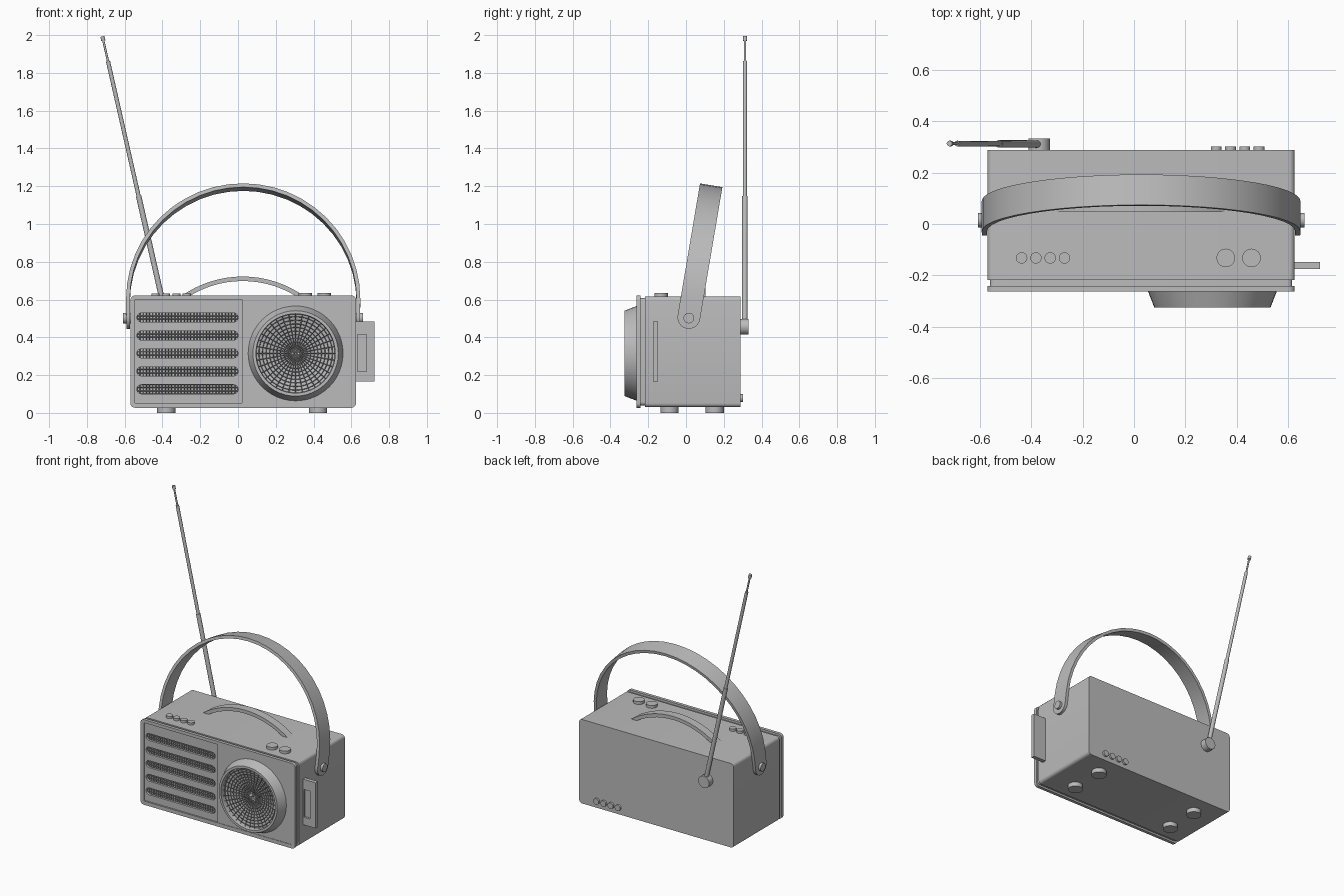
import bpy, bmesh, math
from mathutils import Vector, Matrix

if "Cube" in bpy.data.objects:
    bpy.data.objects.remove(bpy.data.objects["Cube"])

grey = bpy.data.materials.new("plain_grey")
grey.diffuse_color = (0.5, 0.5, 0.5, 1)
grey.use_nodes = True
grey.node_tree.nodes["Principled BSDF"].inputs["Base Color"].default_value = grey.diffuse_color
CX = 0.0275                       # centre line of the case


def finish(name, bm, smooth=True):
    me = bpy.data.meshes.new(name)
    bmesh.ops.recalc_face_normals(bm, faces=bm.faces)
    bm.to_mesh(me)
    bm.free()
    return add(name, me, smooth)


def add(name, me, smooth=True):
    ob = bpy.data.objects.new(name, me)
    bpy.context.collection.objects.link(ob)
    me.materials.clear()
    me.materials.append(grey)
    if smooth:
        bpy.ops.object.select_all(action='DESELECT')
        ob.select_set(True)
        bpy.context.view_layer.objects.active = ob
        bpy.ops.object.shade_smooth_by_angle(angle=math.radians(35))
    return ob


def rounded(x0, x1, z0, z1, r=0.0, n=5):
    """Rounded rectangle outline in x, z."""
    if r == 0:
        return [(x0, z0), (x1, z0), (x1, z1), (x0, z1)]
    pts = []
    for k, (cx, cz) in enumerate([(x1 - r, z1 - r), (x0 + r, z1 - r), (x0 + r, z0 + r), (x1 - r, z0 + r)]):
        for i in range(n + 1):
            a = math.pi / 2 * (k + i / n)
            pts.append((cx + r * math.cos(a), cz + r * math.sin(a)))
    return pts


def plate(name, loops, y0, y1):
    """Filled outline (first loop) with holes (other loops), from y0 to y1."""
    cu = bpy.data.curves.new(name, 'CURVE')
    cu.dimensions = '2D'
    cu.fill_mode = 'BOTH'
    cu.extrude = (y1 - y0) / 2
    for lp in loops:
        sp = cu.splines.new('POLY')
        sp.points.add(len(lp) - 1)
        for p, (x, z) in zip(sp.points, lp):
            p.co = (x, z, 0, 1)
        sp.use_cyclic_u = True
    tmp = bpy.data.objects.new("tmp", cu)
    bpy.context.collection.objects.link(tmp)
    bpy.context.view_layer.update()
    me = bpy.data.meshes.new_from_object(tmp.evaluated_get(bpy.context.evaluated_depsgraph_get()))
    bpy.data.objects.remove(tmp)
    me.transform(Matrix.Translation((0, (y0 + y1) / 2, 0)) @ Matrix.Rotation(math.pi / 2, 4, 'X'))
    bm = bmesh.new()
    bm.from_mesh(me)
    bmesh.ops.remove_doubles(bm, verts=bm.verts, dist=1e-5)
    return finish(name, bm)


def rod(name, p, q, r1, r2=None, n=24):
    p, q = Vector(p), Vector(q)
    bm = bmesh.new()
    m = Matrix.Translation((p + q) / 2) @ (q - p).to_track_quat('Z', 'Y').to_matrix().to_4x4()
    bmesh.ops.create_cone(bm, cap_ends=True, segments=n, radius1=r1,
                          radius2=r1 if r2 is None else r2, depth=(q - p).length, matrix=m)
    return finish(name, bm)


def lathe(name, prof, cx, cz, n, smooth=True):
    """Revolve (radius, y) points round a y axis."""
    bm = bmesh.new()
    rings = [[bm.verts.new((cx + r * math.cos(2 * math.pi * i / n), y, cz + r * math.sin(2 * math.pi * i / n)))
              for i in range(n)] for r, y in prof]
    for a, b in zip(rings, rings[1:]):
        for i in range(n):
            bm.faces.new((a[i], a[(i + 1) % n], b[(i + 1) % n], b[i]))
    bmesh.ops.remove_doubles(bm, verts=bm.verts, dist=1e-5)
    return finish(name, bm, smooth)


def strip(name, path, thick):
    """Flat band along (x, z, half width) points."""
    bm = bmesh.new()
    secs = []
    for i, (x, z, w) in enumerate(path):
        a, b = path[max(i - 1, 0)], path[min(i + 1, len(path) - 1)]
        t = Vector((b[0] - a[0], b[1] - a[1])).normalized() * thick / 2
        nx, nz = -t.y, t.x
        secs.append([bm.verts.new(c) for c in ((x + nx, -w, z + nz), (x + nx, w, z + nz),
                                               (x - nx, w, z - nz), (x - nx, -w, z - nz))])
    for a, b in zip(secs, secs[1:]):
        for i in range(4):
            bm.faces.new((a[i], a[(i + 1) % 4], b[(i + 1) % 4], b[i]))
    bm.faces.new(secs[0])
    bm.faces.new(secs[-1])
    return finish(name, bm)


def wire(ob, t):
    m = ob.modifiers.new("wire", 'WIREFRAME')
    m.thickness = t


# Case: main body, recessed neck and front bezel
opening = rounded(-0.545, 0.60, 0.053, 0.60)
plate("case_body", [rounded(-0.57, 0.625, 0.03, 0.617, 0.022)], -0.218, 0.288)
plate("case_neck", [rounded(-0.56, 0.615, 0.04, 0.607, 0.018), opening], -0.242, -0.217)
plate("front_bezel", [rounded(-0.57, 0.625, 0.027, 0.622, 0.025), opening], -0.263, -0.241)

# Front panels: slotted grille on the left, plain panel on the right
rows = [0.125 + 0.095 * i for i in range(5)]
slots = [rounded(-0.535, 0.0, z - 0.024, z + 0.024, 0.0235) for z in rows]
plate("grille_panel", [rounded(-0.545, 0.022, 0.053, 0.60)] + slots, -0.252, -0.236)
plate("speaker_panel", [rounded(0.022, 0.60, 0.053, 0.60)], -0.26, -0.217)
for z in rows:
    bm = bmesh.new()
    bmesh.ops.create_grid(bm, x_segments=32, y_segments=3, size=0.5,
                          matrix=Matrix.Translation((-0.2675, -0.236, z)) @ Matrix.Rotation(math.pi / 2, 4, 'X')
                          @ Matrix.Diagonal((0.535, 0.052, 1, 1)))
    wire(finish("grille_mesh", bm, False), 0.005)

# Speaker: flared ring, cone and wire mesh
SX, SZ = 0.305, 0.315
lathe("speaker_ring", [(0.252, -0.258), (0.226, -0.325), (0.21, -0.325), (0.205, -0.258), (0.252, -0.258)], SX, SZ, 48)
lathe("speaker_cone", [(0.208, -0.29), (0.14, -0.275), (0.06, -0.264), (0.0, -0.264)], SX, SZ, 48)
dish = [(0.21 * (1 - i / 11) + 0.004, -0.306 + 0.03 * math.sin(math.pi / 2 * i / 11)) for i in range(12)]
wire(lathe("speaker_mesh", dish, SX, SZ, 36, False), 0.004)

# Large strap, tilted back about its side pivots
half = []
for i in range(7):
    a = math.pi / 2 * i / 6
    half.append((0.609, -0.06 * math.cos(a), max(0.06 * math.sin(a), 0.004)))
R, cz = 0.61, 0.09
arc = [(R * math.cos(math.pi * i / 24), cz + R * math.sin(math.pi * i / 24), 0.06) for i in range(25)]
path = half + arc + [(-x, z, w) for x, z, w in reversed(half)]
strap = strip("strap", path, 0.02)
strap.location = (CX, 0.015, 0.505)
strap.rotation_euler = (math.radians(-9.6), 0, 0)
for s in (-1, 1):
    rod("strap_pivot", (CX + s * 0.59, 0.015, 0.502), (CX + s * 0.635, 0.015, 0.502), 0.028)

# Small carry handle on top
arc = [(0.55 * math.sin(a), 0.55 * math.cos(a) + 0.16, 0.029)
       for a in (math.radians(-36 + 72 * i / 16) for i in range(17))]
strip("top_handle", arc, 0.024).location = (0.025, 0.075, 0)

# Buttons on top and at the back
for i in range(4):
    x = -0.437 + 0.0555 * i
    rod("small_button", (x, -0.132, 0.61), (x, -0.132, 0.633), 0.022)
    x = 0.32 + 0.0555 * i
    rod("back_socket", (x, 0.28, 0.078), (x, 0.301, 0.078), 0.021)
for x in (0.357, 0.457):
    rod("large_button", (x, -0.132, 0.61), (x, -0.132, 0.636), 0.036)

# Feet
for x in (-0.38, 0.424):
    for y in (-0.087, 0.152):
        rod("foot", (x, y, 0), (x, y, 0.035), 0.048)

# Side plate with a recess in its front
plate("side_plate", [rounded(0.62, 0.723, 0.167, 0.485)], -0.16, -0.148)
plate("side_plate_rim", [rounded(0.62, 0.723, 0.167, 0.485), rounded(0.632, 0.68, 0.22, 0.415)], -0.175, -0.16)

# Telescopic aerial with pivot and tip
rod("aerial_pivot", (-0.369, 0.28, 0.456), (-0.369, 0.332, 0.456), 0.042)
base, tip = Vector((-0.369, 0.311, 0.456)), Vector((-0.718, 0.313, 1.993))
for a, b, r in ((0, 0.45, 0.0145), (0.45, 0.915, 0.011), (0.915, 0.99, 0.006), (0.985, 1.0, 0.011)):
    rod("aerial_section", base.lerp(tip, a), base.lerp(tip, b), r, n=16)
